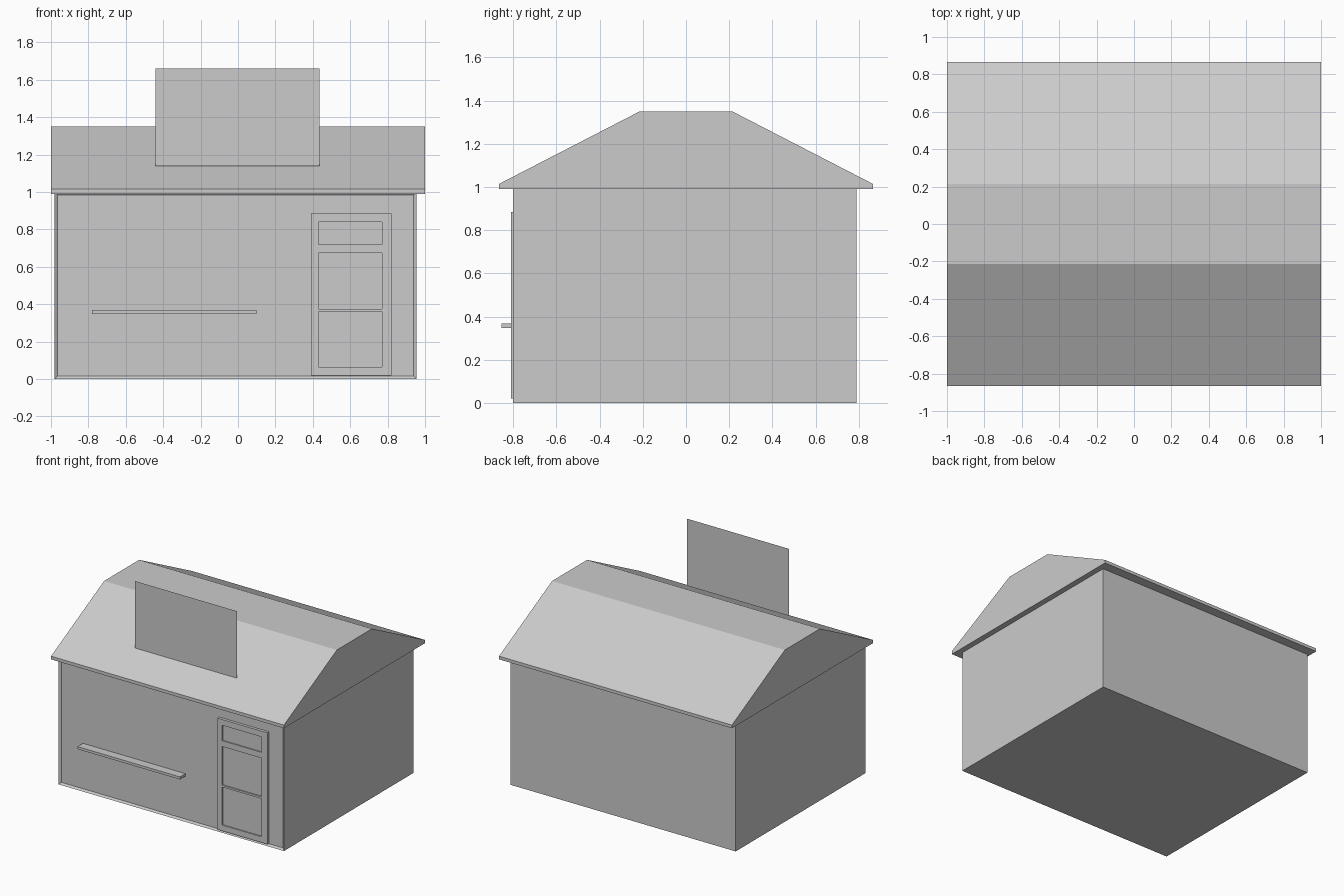
import bpy, bmesh

if "Cube" in bpy.data.objects:
    bpy.data.objects.remove(bpy.data.objects["Cube"])


def make_object(name, bm):
    bmesh.ops.recalc_face_normals(bm, faces=bm.faces)
    mesh = bpy.data.meshes.new(name)
    bm.to_mesh(mesh)
    bm.free()
    obj = bpy.data.objects.new(name, mesh)
    bpy.context.collection.objects.link(obj)
    return obj


def box_bm(x0, x1, y0, y1, z0, z1):
    bm = bmesh.new()
    bmesh.ops.create_cube(bm, size=1)
    for v in bm.verts:
        v.co.x = x0 if v.co.x < 0 else x1
        v.co.y = y0 if v.co.y < 0 else y1
        v.co.z = z0 if v.co.z < 0 else z1
    return bm


def front_plane(name, x0, x1, y, z0, z1):
    bm = bmesh.new()
    bm.faces.new([bm.verts.new(p) for p in
                  ((x0, y, z0), (x1, y, z0), (x1, y, z1), (x0, y, z1))])
    mesh = bpy.data.meshes.new(name)
    bm.to_mesh(mesh)
    bm.free()
    obj = bpy.data.objects.new(name, mesh)
    bpy.context.collection.objects.link(obj)
    return obj


# Walls: a closed box whose front is inset and set back slightly
bm = box_bm(-0.98, 0.955, -0.80, 0.79, 0, 1.0)
bm.normal_update()
front = [f for f in bm.faces if f.normal.y < -0.9]
bmesh.ops.inset_region(bm, faces=front, thickness=0.022, depth=-0.012)
make_object("walls", bm)

# Roof: flat-topped gable profile extruded along x
profile = [(-0.865, 0.99), (0.865, 0.99), (0.865, 1.015),
           (0.215, 1.35), (-0.215, 1.35), (-0.865, 1.015)]
bm = bmesh.new()
end = bm.faces.new([bm.verts.new((-1, y, z)) for y, z in profile])
ext = bmesh.ops.extrude_face_region(bm, geom=[end])
bmesh.ops.translate(bm, vec=(2, 0, 0),
                    verts=[g for g in ext["geom"] if isinstance(g, bmesh.types.BMVert)])
make_object("roof", bm)

# Blank sign board standing on the front slope
front_plane("sign_board", -0.44, 0.435, -0.635, 1.14, 1.66)

# Serving shelf
make_object("shelf", box_bm(-0.78, 0.10, -0.855, -0.785, 0.348, 0.368))

# Door frame: stiles and rails around three panels
bm = bmesh.new()
xs = [0.39, 0.43, 0.77, 0.82]
zs = [0.02, 0.065, 0.36, 0.375, 0.675, 0.72, 0.84, 0.885]
grid = {(i, k): bm.verts.new((x, -0.81, z))
        for i, x in enumerate(xs) for k, z in enumerate(zs)}
for i in range(len(xs) - 1):
    for k in range(len(zs) - 1):
        if i == 1 and k % 2 == 1:
            continue
        bm.faces.new([grid[i, k], grid[i + 1, k], grid[i + 1, k + 1], grid[i, k + 1]])
ext = bmesh.ops.extrude_face_region(bm, geom=list(bm.faces))
bmesh.ops.translate(bm, vec=(0, 0.022, 0),
                    verts=[g for g in ext["geom"] if isinstance(g, bmesh.types.BMVert)])
make_object("door_frame", bm)

# Door panels, just behind the frame face
for n, k in enumerate((1, 3, 5)):
    front_plane(f"door_panel_{n + 1}", xs[1], xs[2], -0.80, zs[k], zs[k + 1])
